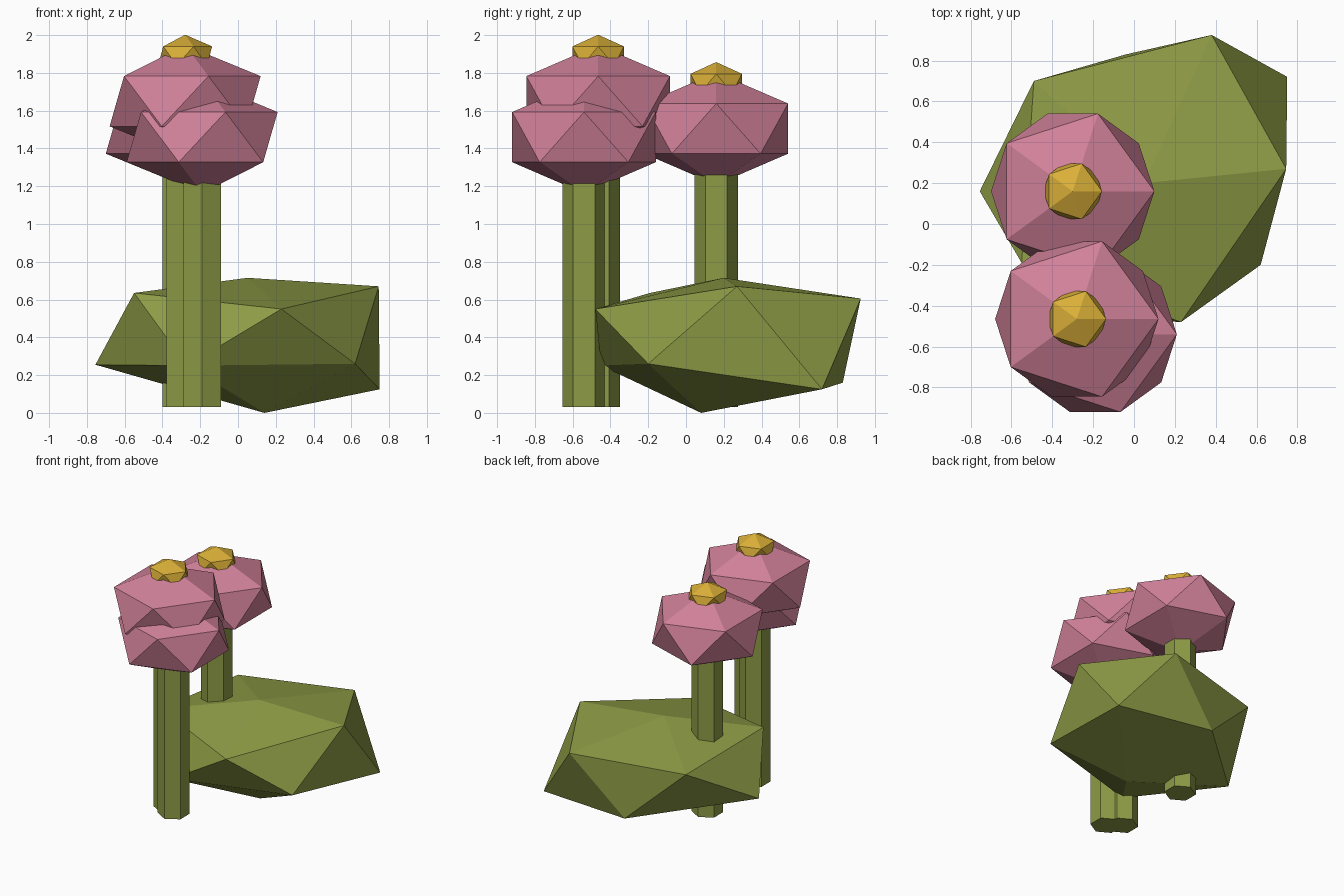
import bpy, bmesh, math
from mathutils import Vector

if "Cube" in bpy.data.objects:
    bpy.data.objects.remove(bpy.data.objects["Cube"])


def material(name, rgb):
    m = bpy.data.materials.new(name)
    m.diffuse_color = (*rgb, 1)
    m.use_nodes = True
    m.node_tree.nodes["Principled BSDF"].inputs["Base Color"].default_value = m.diffuse_color
    return m


LEAF = material("leaf_green", (0.27, 0.33, 0.06))
PETAL = material("petal_pink", (0.64, 0.22, 0.32))
POLLEN = material("pollen_gold", (0.70, 0.43, 0.04))


def finish(name, mat):
    ob = bpy.context.object
    ob.name = name
    ob.data.materials.append(mat)
    return ob


def gem(name, loc, radius, half_height, mat):
    # flattened icosahedron
    bpy.ops.mesh.primitive_ico_sphere_add(subdivisions=1, radius=1, location=loc)
    ob = finish(name, mat)
    ob.scale = (radius, radius, half_height)
    return ob


# Flowers: hexagonal stem, bloom and small centre, placed by bloom centre
flowers = {
    "tall": (-0.28, -0.465, 1.65),
    "front": (-0.19, -0.54, 1.46),
    "back": (-0.30, 0.16, 1.505),
}
for name, (x, y, z) in flowers.items():
    bottom, top = 0.03, z - 0.1
    bpy.ops.mesh.primitive_cylinder_add(vertices=6, radius=0.115, depth=top - bottom,
                                        location=(x, y, (top + bottom) / 2))
    finish(name + "_stem", LEAF)
    gem(name + "_bloom", (x, y, z), 0.447, 0.297, PETAL)
    gem(name + "_bloom_centre", (x, y, z + 0.24), 0.16, 0.112, POLLEN)

# Bush: icosahedron with its corners pulled about, listed ring by ring
bush_rings = {
    -2: [(0.14, 0.08, 0.0)],
    -1: [(0.75, 0.72, 0.125), (-0.04, 0.83, 0.16), (-0.755, 0.16, 0.255),
         (-0.27, -0.45, 0.25), (0.62, -0.20, 0.26)],
    1: [(0.745, 0.27, 0.67), (0.38, 0.925, 0.605), (-0.49, 0.70, 0.58),
        (-0.55, -0.19, 0.635), (0.23, -0.48, 0.55)],
    2: [(0.05, 0.20, 0.715)],
}
bush = gem("bush", (0, 0, 0), 1, 1, LEAF)
for v in bush.data.vertices:
    ring = round(v.co.z * 2.2)
    turn = math.degrees(math.atan2(v.co.y, v.co.x)) % 360
    if abs(ring) == 2:
        i = 0
    else:
        i = round((turn - (36 if ring < 0 else 0)) / 72) % 5
    v.co = Vector(bush_rings[ring][i])
bush.data.update()
